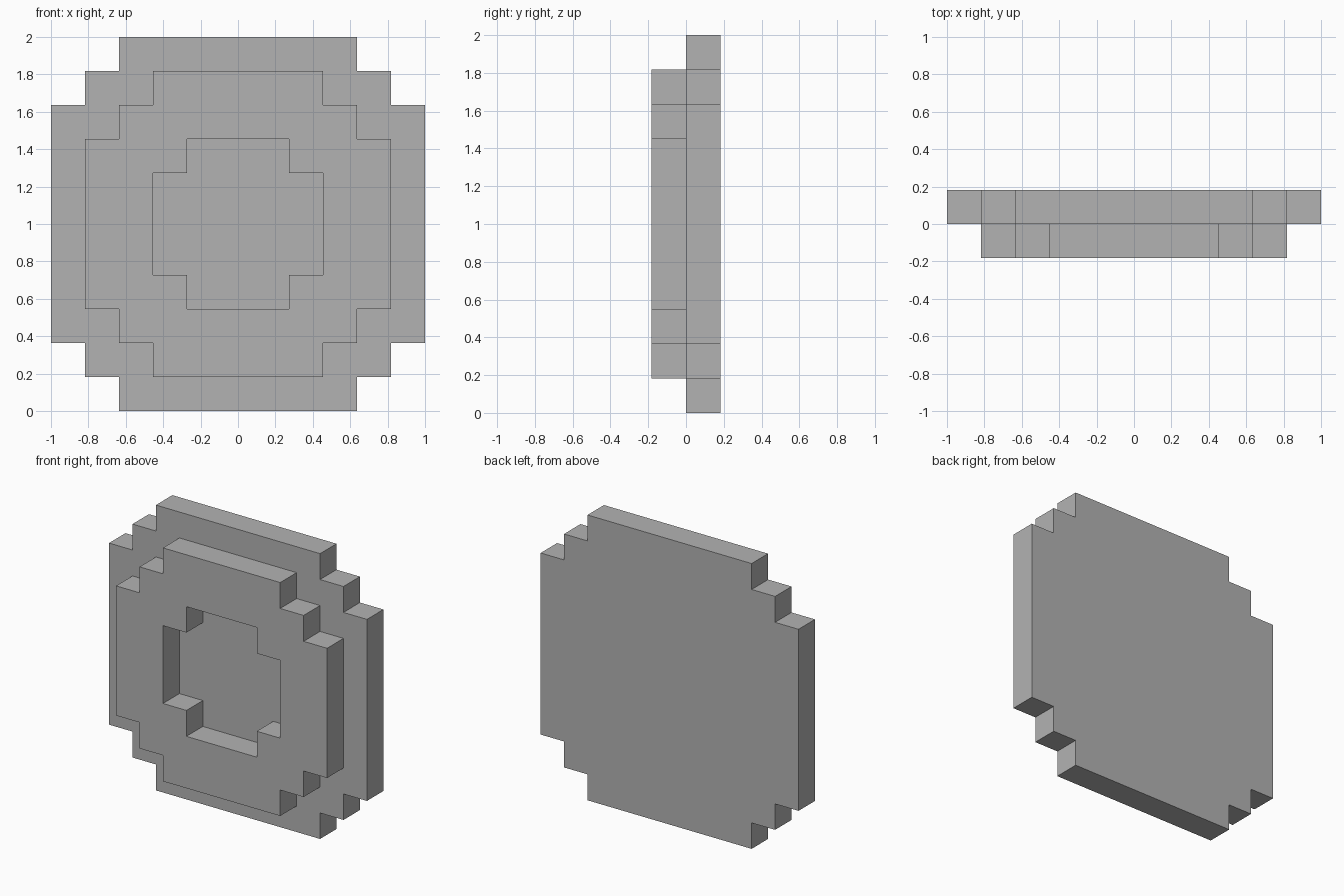
import bpy
import bmesh

cube = bpy.data.objects.get("Cube")
if cube:
    bpy.data.objects.remove(cube, do_unlink=True)

UNIT = 2 / 11  # side of one square step

grey = bpy.data.materials.new("plain grey")
grey.use_nodes = True
colour = (0.45, 0.45, 0.45, 1)
grey.diffuse_color = colour
grey.node_tree.nodes["Principled BSDF"].inputs["Base Color"].default_value = colour


def stepped_outline(corners):
    """Mirror one quadrant of outer corners (x falling, z rising) into a full loop."""
    quadrant = []
    for i, (x, z) in enumerate(corners):
        quadrant.append((x, z))
        if i + 1 < len(corners):
            quadrant.append((corners[i + 1][0], z))
    right = quadrant + [(-x, z) for x, z in reversed(quadrant)]
    return right + [(-x, -z) for x, z in right]


def stepped_plate(name, outlines, y):
    """Flat plate one unit thick, centred on y; a second outline makes a hole."""
    bm = bmesh.new()
    for outline in outlines:
        verts = [bm.verts.new((x * UNIT, y * UNIT, 1 + z * UNIT)) for x, z in outline]
        for a, b in zip(verts, verts[1:] + verts[:1]):
            bm.edges.new((a, b))
    bmesh.ops.triangle_fill(bm, edges=bm.edges[:], use_beauty=True, normal=(0, -1, 0))
    bmesh.ops.recalc_face_normals(bm, faces=bm.faces[:])
    bmesh.ops.dissolve_limit(bm, angle_limit=0.01, verts=bm.verts[:], edges=bm.edges[:])
    mesh = bpy.data.meshes.new(name)
    bm.to_mesh(mesh)
    bm.free()
    mesh.materials.append(grey)
    obj = bpy.data.objects.new(name, mesh)
    bpy.context.collection.objects.link(obj)
    solid = obj.modifiers.new("thickness", "SOLIDIFY")
    solid.thickness = UNIT
    solid.offset = 0
    return obj


# Back plate
disc = stepped_outline([(5.5, 3.5), (4.5, 4.5), (3.5, 5.5)])
stepped_plate("back_plate", [disc], 0.5)

# Raised ring with a stepped opening
rim = stepped_outline([(4.5, 2.5), (3.5, 3.5), (2.5, 4.5)])
opening = stepped_outline([(2.5, 1.5), (1.5, 2.5)])
stepped_plate("front_ring", [rim, opening], -0.5)
